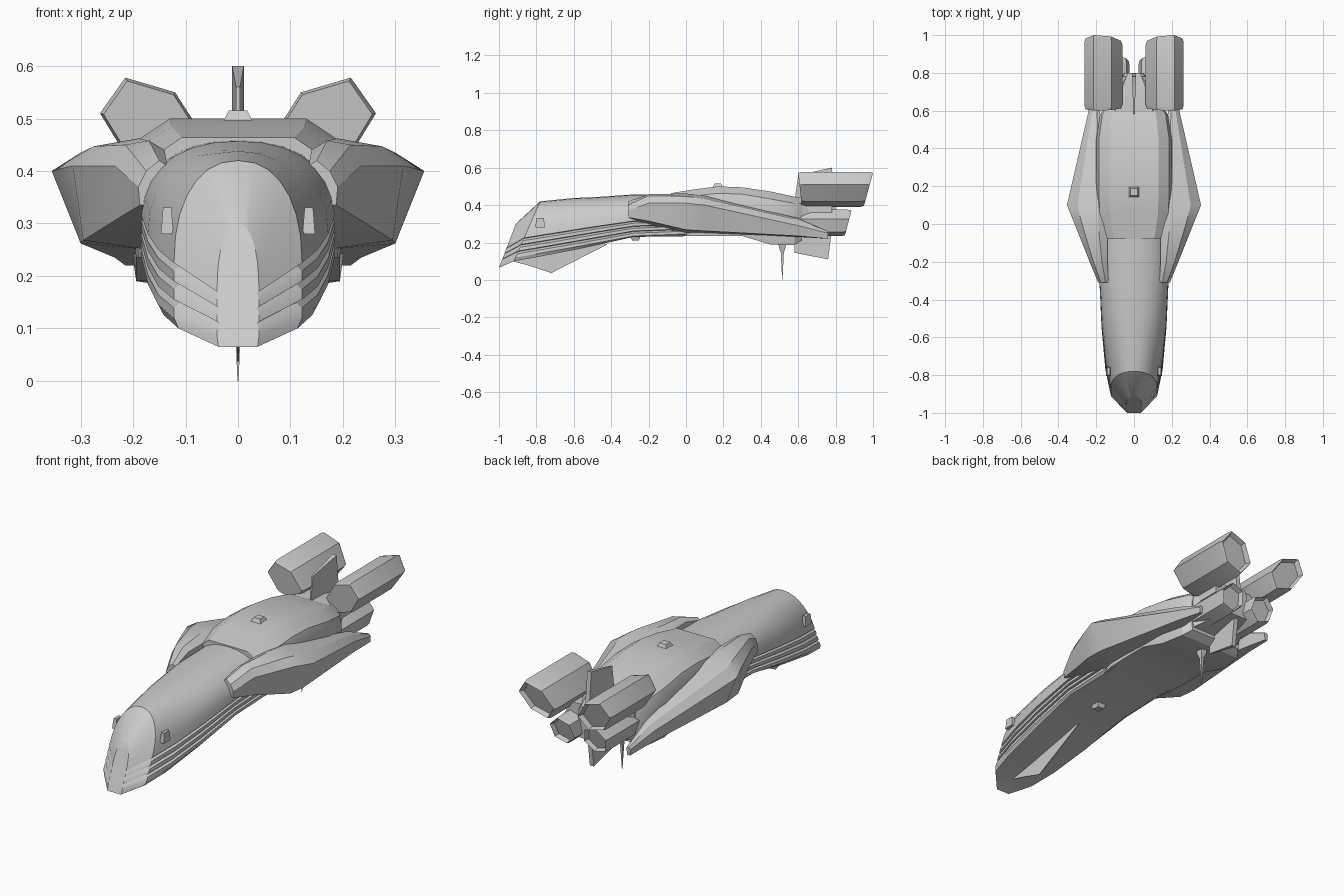
import bpy, bmesh, math

if "Cube" in bpy.data.objects:
    bpy.data.objects.remove(bpy.data.objects["Cube"])


def loft(name, rings):
    """Skin a list of equal-length 3D point rings and cap both ends."""
    bm = bmesh.new()
    vs = [[bm.verts.new(p) for p in r] for r in rings]
    n = len(rings[0])
    for a, b in zip(vs, vs[1:]):
        for i in range(n):
            j = (i + 1) % n
            bm.faces.new((a[i], a[j], b[j], b[i]))
    bm.faces.new(vs[0])
    bm.faces.new(vs[-1][::-1])
    bmesh.ops.remove_doubles(bm, verts=bm.verts, dist=0.0005)
    bmesh.ops.recalc_face_normals(bm, faces=bm.faces)
    me = bpy.data.meshes.new(name)
    bm.to_mesh(me)
    bm.free()
    ob = bpy.data.objects.new(name, me)
    bpy.context.collection.objects.link(ob)
    return ob


def mirror_ring(half):
    """Close a half outline (bottom centre to top centre) over x = 0."""
    return half + [(-x, y, z) for x, y, z in reversed(half) if x > 1e-4]


def frustum(name, c, low, high, z0, z1):
    """Four-sided block with separate (x, y) half sizes at z0 and z1."""
    rings = [[(c[0] + sx * s[0], c[1] + sy * s[1], z)
              for sx, sy in ((-1, -1), (1, -1), (1, 1), (-1, 1))]
             for s, z in ((low, z0), (high, z1))]
    return loft(name, rings)


def fin(name, outline, w0, w1):
    """Blade on x = 0 from (y, z) points; thickness grows from front to back."""
    y0, y1 = min(p[0] for p in outline), max(p[0] for p in outline)
    w = lambda y: w0 + (w1 - w0) * (y - y0) / (y1 - y0)
    return loft(name, [[(s * w(y), y, z) for y, z in outline] for s in (-1, 1)])


# Front hull: leaning sections with three stepped ridges below a dome
def hull_ring(yb, yt, zb, zt, w, r0, r1):
    half = [(0, zb), (w * 0.93, zb)]
    h = (r1 - r0) / 3
    for k in range(3):
        z = r0 + k * h
        half += [(w, z), (w, z + 0.55 * h), (w * 0.89, z + 0.9 * h)]
    for i in range(8):
        t = math.pi / 2 * i / 7
        c, s = max(math.cos(t), 0), math.sin(t)
        half.append((w * c ** 0.9 if i < 7 else 0, r1 + (zt - r1) * s ** 0.9))
    return mirror_ring([(x, yb + (yt - yb) * (z - zb) / (zt - zb), z) for x, z in half])


loft("front_hull", [hull_ring(*r) for r in (
    (-1.0, -0.91, 0.065, 0.30, 0.04, 0.085, 0.17),
    (-0.92, -0.78, 0.10, 0.42, 0.122, 0.12, 0.225),
    (-0.78, -0.60, 0.125, 0.438, 0.152, 0.145, 0.25),
    (-0.55, -0.48, 0.17, 0.443, 0.172, 0.185, 0.28),
    (-0.28, -0.28, 0.23, 0.457, 0.184, 0.235, 0.315),
    (0.10, 0.10, 0.235, 0.46, 0.185, 0.25, 0.33))])


# Rear hull: bevelled sections
def rear_ring(y, w, zb, zt):
    h = zt - zb
    return mirror_ring([(x * w, y, zb + f * h) for x, f in (
        (0, 0), (0.97, 0), (1, 0.15), (1, 0.70), (0.93, 0.86), (0.65, 1), (0, 1))])


loft("rear_hull", [rear_ring(*r) for r in (
    (-0.08, 0.165, 0.235, 0.464), (0.05, 0.195, 0.235, 0.485),
    (0.17, 0.2, 0.235, 0.5), (0.30, 0.2, 0.235, 0.495),
    (0.45, 0.2, 0.19, 0.473), (0.58, 0.18, 0.187, 0.445),
    (0.62, 0.15, 0.21, 0.43))])

# Tail block that carries the engines
loft("tail_block", [rear_ring(0.58, 0.16, 0.22, 0.44), rear_ring(0.68, 0.12, 0.24, 0.44),
                    rear_ring(0.80, 0.05, 0.26, 0.42)])

# Side pods: (y, six x/z points from inner top round to inner bottom)
POD = (
    (-0.31, ((.135, .41), (.15, .42), (.175, .40), (.19, .37), (.187, .335), (.15, .335))),
    (-0.20, ((.14, .44), (.17, .458), (.215, .45), (.235, .41), (.22, .315), (.16, .29))),
    (0.00, ((.14, .44), (.19, .462), (.275, .447), (.315, .41), (.295, .268), (.17, .25))),
    (0.10, ((.15, .44), (.19, .45), (.30, .435), (.355, .40), (.30, .262), (.17, .25))),
    (0.60, ((.18, .32), (.195, .33), (.22, .32), (.24, .29), (.235, .235), (.18, .23))),
    (0.76, ((.195, .255), (.20, .26), (.21, .26), (.218, .25), (.215, .22), (.20, .22))))

UPPER = ((.215, .578), (.263, .51), (.208, .42), (.112, .39), (.062, .46), (.12, .55))


def engine(name, s, pts, y0, y1, lean):
    """Six-sided nacelle with leaning ends and a shallow nozzle recess."""
    n = len(pts)
    cx, cz = sum(p[0] for p in pts) / n, sum(p[1] for p in pts) / n
    top = max(p[1] for p in pts)
    rings = []
    for y, k, l in ((y0, .93, .1), (y0 + .02, 1, .1), (y1 - .02, 1, -lean),
                    (y1, .94, -lean), (y1 - .025, .82, -lean)):
        rings.append([(s * (cx + (x - cx) * k), y + l * (top - z), cz + (z - cz) * k)
                      for x, z in pts])
    loft(name, rings)


for s, side in ((1, "right"), (-1, "left")):
    loft("side_pod_" + side, [[(s * x, y, z) for x, z in pts] for y, pts in POD])
    engine("upper_engine_" + side, s, UPPER, 0.60, 1.0, 0.26)
    lower = [(.093 + .072 * math.cos(math.pi / 3 * i + .3),
              .305 + .072 * math.sin(math.pi / 3 * i + .3)) for i in range(6)]
    engine("lower_engine_" + side, s, lower, 0.58, 0.885, 0.25)
    # Strut between the tail and the upper engine
    loft("engine_strut_" + side, [[(s * x, y, z) for y, z in
         ((.62, .36), (.78, .36), (.78, .42), (.62, .42))] for x in (.04, .13)])
    # Small side window
    frustum("side_window_" + side, (s * 0.135, -0.78), (.012, .026), (.008, .02), .28, .33)

# Fins
fin("tail_fin", ((.58, .42), (.60, .56), (.78, .60), (.80, .40)), 0.003, 0.012)
fin("lower_tail_fin", ((.58, .24), (.58, .145), (.76, .11), (.78, .27)), 0.003, 0.012)
fin("chin_fin", ((-.93, .10), (-.85, .08), (-.72, .037), (-.42, .19), (-.5, .21), (-.8, .15)),
    0.002, 0.002)

# Sensor blocks and belly antenna
frustum("top_sensor", (0, .17), (.03, .03), (.018, .018), .49, .515)
frustum("belly_sensor", (0, -.27), (.018, .018), (.03, .03), .21, .24)
frustum("antenna_base", (0, .515), (.008, .01), (.02, .025), .15, .2)
frustum("antenna", (0, .515), (.001, .001), (.008, .009), 0.0, .16)

# Shading
bpy.ops.object.select_all(action='DESELECT')
for ob in bpy.context.scene.objects:
    ob.select_set(True)
    bpy.context.view_layer.objects.active = ob
bpy.ops.object.shade_smooth_by_angle(angle=math.radians(28))
